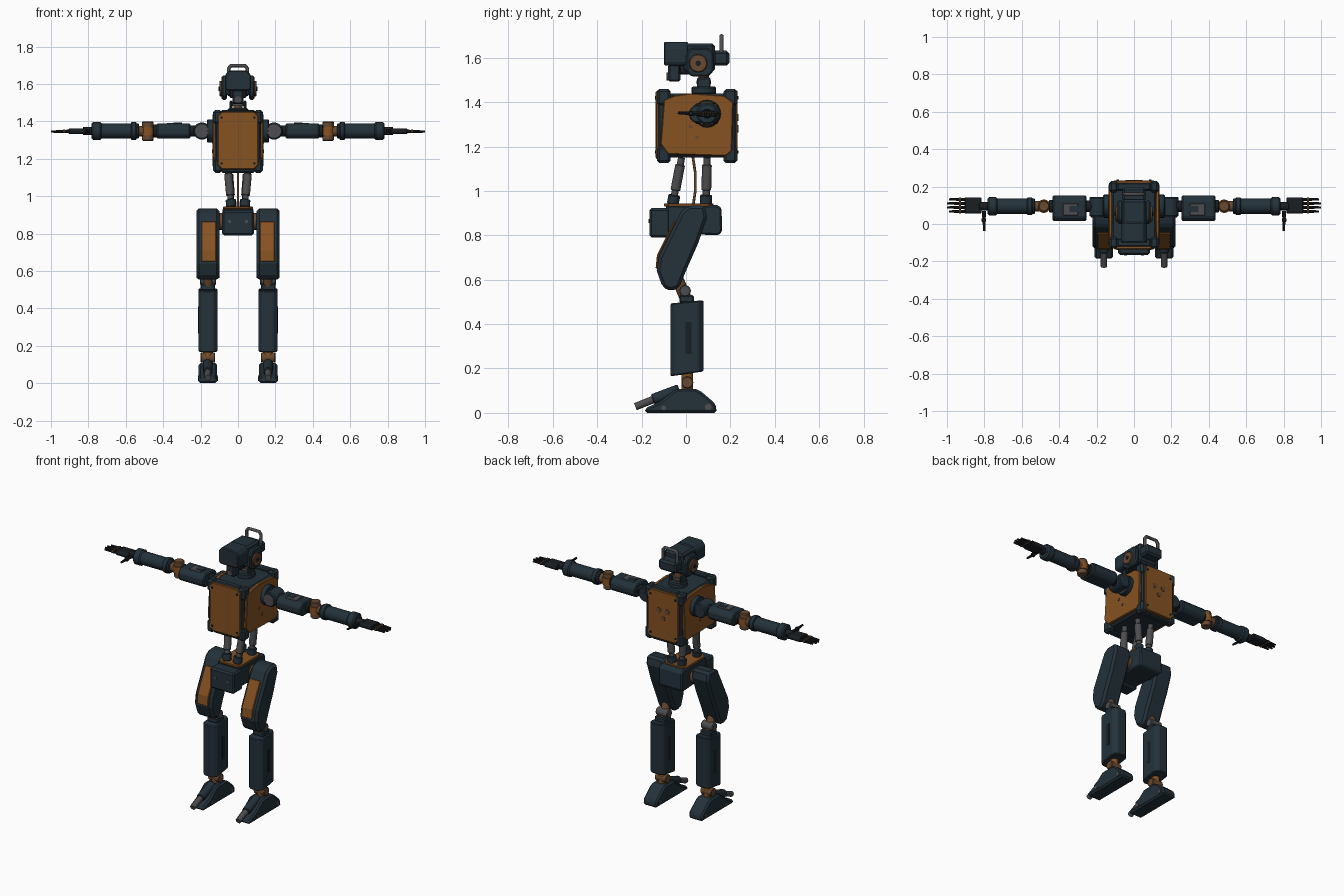
import bpy, bmesh, math
from mathutils import Vector

cube = bpy.data.objects.get("Cube")
if cube:
    bpy.data.objects.remove(cube, do_unlink=True)


def material(name, rgb):
    m = bpy.data.materials.new(name)
    m.use_nodes = True
    m.diffuse_color = (*rgb, 1)
    b = m.node_tree.nodes["Principled BSDF"]
    b.inputs["Base Color"].default_value = (*rgb, 1)
    b.inputs["Roughness"].default_value = 0.6
    return m


SLATE = material("dark slate", (0.017, 0.031, 0.042))
BLACK = material("near black", (0.010, 0.013, 0.016))
ORANGE = material("burnt orange", (0.24, 0.085, 0.016))
BROWN = material("dull bronze", (0.14, 0.068, 0.032))
GREY = material("steel grey", (0.075, 0.075, 0.08))


def finish(bm, name, mat, bevel=0.0, mirror=False, smooth=False):
    bmesh.ops.recalc_face_normals(bm, faces=bm.faces)
    me = bpy.data.meshes.new(name)
    bm.to_mesh(me)
    bm.free()
    me.materials.append(mat)
    ob = bpy.data.objects.new(name, me)
    bpy.context.collection.objects.link(ob)
    if bevel:
        mod = ob.modifiers.new("bevel", "BEVEL")
        mod.width, mod.segments, mod.limit_method = bevel, 1, "ANGLE"
    if mirror:
        ob.modifiers.new("mirror", "MIRROR")
    if smooth:
        bpy.ops.object.select_all(action="DESELECT")
        ob.select_set(True)
        bpy.context.view_layer.objects.active = ob
        bpy.ops.object.shade_smooth_by_angle(angle=math.radians(35))
    return ob


# Outline extruded along an axis
def prism(name, pts, axis, a, b, mat, bevel=0.0, mirror=False):
    put = {"x": lambda u, v, d: (d, u, v),
           "y": lambda u, v, d: (u, d, v),
           "z": lambda u, v, d: (u, v, d)}[axis]
    bm = bmesh.new()
    face = bm.faces.new([bm.verts.new(put(u, v, a)) for u, v in pts])
    new = bmesh.ops.extrude_face_region(bm, geom=[face])["geom"]
    shift = Vector(put(0, 0, b - a))
    bmesh.ops.translate(bm, vec=shift, verts=[g for g in new if isinstance(g, bmesh.types.BMVert)])
    return finish(bm, name, mat, bevel, mirror)


def box(name, x, y, z, mat, bevel=0.006, mirror=False):
    pts = [(x[0], y[0]), (x[1], y[0]), (x[1], y[1]), (x[0], y[1])]
    return prism(name, pts, "z", z[0], z[1], mat, bevel, mirror)


# Cylinder or cone between two points
def rod(name, p, q, r, mat, mirror=False, bevel=0.0, r2=None, n=20):
    p, q = Vector(p), Vector(q)
    bm = bmesh.new()
    bmesh.ops.create_cone(bm, cap_ends=True, segments=n, radius1=r,
                          radius2=r if r2 is None else r2, depth=(q - p).length)
    bm.transform((q - p).to_track_quat("Z", "Y").to_matrix().to_4x4())
    bmesh.ops.translate(bm, vec=(p + q) / 2, verts=bm.verts)
    return finish(bm, name, mat, bevel, mirror, True)


def tube(name, pts, r, mat):
    cu = bpy.data.curves.new(name, "CURVE")
    cu.dimensions, cu.bevel_depth, cu.bevel_resolution = "3D", r, 2
    sp = cu.splines.new("POLY")
    sp.points.add(len(pts) - 1)
    for point, co in zip(sp.points, pts):
        point.co = (*co, 1)
    cu.materials.append(mat)
    ob = bpy.data.objects.new(name, cu)
    bpy.context.collection.objects.link(ob)


def chamfered(u0, u1, v0, v1, c):
    return [(u0 + c, v0), (u1 - c, v0), (u1, v0 + c), (u1, v1 - c),
            (u1 - c, v1), (u0 + c, v1), (u0, v1 - c), (u0, v0 + c)]


# Torso: dark core, corner rails, orange panels and bolts
box("torso_core", (-.12, .12), (-.115, .212), (1.15, 1.44), SLATE, .01)
for y0, y1, tag in ((-.125, -.075, "front"), (.175, .225, "back")):
    box(tag + "_corner_rail", (.1, .123), (y0, y1), (1.14, 1.455), SLATE, .008, True)
    for z0 in (1.125, 1.385):
        box(tag + "_corner_bracket", (.085, .133), (y0 - .006, y1 + .006), (z0, z0 + .075), SLATE, .012, True)
    for z in (1.135, 1.45):
        box(tag + "_cross_rail", (-.09, .09), (y0 + .005, y1 - .005), (z - .01, z + .01), SLATE)
side = [(-.115, 1.21), (-.08, 1.165), (.18, 1.157), (.207, 1.18), (.213, 1.40),
        (.17, 1.43), (.02, 1.44), (-.05, 1.43), (-.10, 1.41)]
prism("torso_side_panel", side, "x", .115, .136, ORANGE, .004, True)
panel = chamfered(-.108, .108, 1.143, 1.452, .022)
prism("chest_panel", panel, "y", -.135, -.11, ORANGE, .004)
prism("back_panel", panel, "y", .21, .233, ORANGE, .004)
box("chest_seam", (.019, .022), (-.138, -.134), (1.15, 1.445), BROWN, 0)
for z in (1.175, 1.42):
    rod("chest_bolt", (.088, -.139, z), (.088, -.13, z), .007, BLACK, True, n=10)
    rod("back_bolt", (.088, .23, z), (.088, .237, z), .007, BLACK, True, n=10)
for x, z in ((-.03, 1.33), (.03, 1.33), (0, 1.28)):
    rod("back_port", (x, .23, z), (x, .236, z), .016, BROWN, n=12)
    rod("side_port", (.13, .05 + x, z - .04), (.139, .05 + x, z - .04), .009, BROWN, True, n=12)

# Neck
rod("neck_base", (0, .08, 1.435), (0, .08, 1.47), .055, SLATE, bevel=.006)
rod("neck", (0, .08, 1.46), (0, .08, 1.54), .024, BROWN)
rod("neck_ring", (0, .08, 1.482), (0, .08, 1.497), .033, GREY)
box("neck_yoke", (.03, .045), (.05, .11), (1.46, 1.51), SLATE, .005, True)

# Head
box("skull", (-.065, .065), (-.01, .13), (1.535, 1.665), SLATE, .012)
visor = [(-.062, 1.565), (.062, 1.565), (.07, 1.58), (.07, 1.645), (.048, 1.672), (-.048, 1.672),
         (-.07, 1.645), (-.07, 1.58)]
prism("visor_block", visor, "y", -.1, .01, SLATE, .006)
box("face_recess", (-.045, .045), (-.03, .03), (1.525, 1.57), BLACK)
box("camera_mount", (-.03, .03), (-.08, -.025), (1.492, 1.57), SLATE, .008)
rod("camera_lens", (0, -.087, 1.515), (0, -.07, 1.515), .018, GREY)
prism("ear_housing", chamfered(0, .125, 1.515, 1.645, .025), "x", .06, .088, SLATE, .008, True)
rod("ear_disc", (.08, .055, 1.575), (.1, .055, 1.575), .041, BROWN, True, .004)
rod("ear_hub", (.09, .055, 1.575), (.104, .055, 1.575), .012, BLACK, True)
box("nape_block", (-.062, .062), (.12, .195), (1.565, 1.632), SLATE, .012)
tube("head_handle", [(-.05, .16, 1.6), (-.05, .16, 1.682), (-.038, .16, 1.698), (.038, .16, 1.698),
                     (.05, .16, 1.682), (.05, .16, 1.6)], .01, GREY)

# Arms
Y, Z = .095, 1.348


def arm(name, x0, x1, r, mat, bevel=.004, r2=None):
    rod(name, (x0, Y, Z), (x1, Y, Z), r, mat, True, bevel, r2)


arm("shoulder_socket", .125, .165, .062, SLATE)
rod("shoulder_joint", (.193, .04, Z), (.193, .145, Z), .046, SLATE, True, .006)
rod("shoulder_cap", (.193, .034, Z), (.193, .05, Z), .036, GREY, True)
arm("shoulder_link", .21, .27, .03, BLACK)
prism("upper_arm", chamfered(.015, .152, 1.307, 1.388, .022), "x", .255, .435, SLATE, .006, True)
box("upper_arm_plate", (.3, .38), (.045, .11), (1.386, 1.392), GREY, .002, True)
box("upper_arm_inset", (.3, .345), (.065, .095), (1.39, 1.394), SLATE, 0, True)
arm("upper_arm_cuff", .43, .455, .034, BLACK)
rod("elbow_joint", (.482, Y, 1.294), (.482, Y, 1.4), .03, BROWN, True, .005)
rod("elbow_band", (.482, Y, 1.325), (.482, Y, 1.37), .036, ORANGE, True)
arm("elbow_link", .5, .54, .028, BROWN)
arm("forearm", .53, .75, .041, SLATE)
arm("forearm_collar", .543, .572, .048, SLATE)
arm("forearm_cuff", .73, .782, .049, SLATE, .008)
arm("wrist", .77, .83, .022, BLACK)
prism("palm", chamfered(.056, .142, 1.332, 1.362, .008), "x", .815, .905, BLACK, .004, True)
for i in range(4):
    y = .067 + .0215 * i
    tip = 1.0 - .008 * abs(i - 1.5) if i in (0, 3) else 1.0
    rod("finger", (.895, y, 1.347), (tip, y, 1.345), .009, BLACK, True, r2=.006, n=8)
    rod("finger_knuckle", (.925, y, 1.347), (.935, y, 1.347), .0105, BROWN, True, n=8)
rod("thumb", (.803, .07, 1.348), (.8, -.037, 1.352), .011, BLACK, True, r2=.006, n=8)
box("thumb_knuckle", (.792, .815), (.012, .032), (1.338, 1.36), BLACK, .003, True)

# Waist pistons and cable
for tag, low, high in (("front", (.036, -.06, .94), (.055, -.02, 1.15)), ("back", (.034, .09, .94), (.05, .095, 1.15))):
    a, b = Vector(low), Vector(high)
    rod(tag + "_piston_rod", a, b, .016, GREY, True)
    rod(tag + "_piston_barrel", a.lerp(b, .3), a.lerp(b, .85), .022, GREY, True, .003)
    rod(tag + "_piston_foot", a, a.lerp(b, .2), .027, SLATE, True, .004)
tube("waist_cable", [(0, .03, .92), (0, .042, 1.0), (0, .042, 1.08), (0, .03, 1.16)], .006, BROWN)

# Pelvis
box("pelvis_front", (-.085, .085), (-.165, -.07), (.79, .922), SLATE, .01)
rear = [(-.09, .81), (.145, .8), (.163, .815), (.16, .925), (.14, .936), (-.09, .936)]
prism("pelvis_rear", rear, "x", -.083, .083, SLATE, .008)
prism("pelvis_top_plate", chamfered(-.08, .08, -.1, .125, .025), "z", .93, .944, ORANGE, .003)
rod("pelvis_bolt", (.045, -.168, .865), (.045, -.16, .865), .009, GREY, True, n=10)
rod("hip_joint", (.07, .035, .865), (.115, .035, .865), .045, BROWN, True)

# Thighs
thigh = [(.015, .935), (.085, .935), (.095, .88), (.055, .765), (0, .64), (-.03, .565),
         (-.065, .548), (-.105, .565), (-.132, .64), (-.122, .705), (-.02, .91)]
prism("thigh", thigh, "x", .1, .222, SLATE, .014, True)
cover = [(-.128, .65), (-.122, .705), (-.045, .86), (-.054, .865), (-.131, .71), (-.137, .65)]
prism("thigh_cover", cover, "x", .118, .195, ORANGE, .003, True)

# Knees and shins
rod("knee_link", (.16, -.045, .62), (.16, .005, .5), .027, BROWN, True)
rod("knee_axle", (.118, -.004, .55), (.202, -.004, .55), .026, GREY, True, .004)
box("knee_mount", (.122, .2), (-.03, .035), (.495, .53), SLATE, .006, True)
bm = bmesh.new()
rings = []
for low in (True, False):
    rings.append([bm.verts.new((x, y, (.175 + .15 * y if low else .5 + .1 * y)))
                  for x, y in chamfered(.11, .212, -.07, .078, .022)])
for i in range(8):
    j = (i + 1) % 8
    bm.faces.new((rings[0][i], rings[0][j], rings[1][j], rings[1][i]))
bm.faces.new(rings[0])
bm.faces.new(rings[1])
finish(bm, "shin", SLATE, .005, True)
for x in (.109, .209):
    box("shin_slot", (x, x + .004), (-.003, .024), (.265, .41), BLACK, 0, True)

# Ankles and feet
rod("ankle_post", (.161, .006, .09), (.161, .006, .19), .026, ORANGE, True)
rod("ankle_axle", (.122, .006, .137), (.2, .006, .137), .027, BROWN, True, .004)
foot = [(-.185, 0), (.138, 0), (.134, .04), (.07, .095), (.045, .108), (-.045, .108), (-.12, .05), (-.185, .02)]
prism("foot", foot, "x", .113, .21, SLATE, .012, True)
rod("foot_pivot", (.108, .1, .027), (.215, .1, .027), .015, GREY, True, n=12)
rod("heel_pivot", (.109, -.1, .022), (.214, -.1, .022), .011, GREY, True, n=12)
rod("toe_strut", (.161, -.228, .028), (.161, -.13, .067), .017, GREY, True)
rod("toe_sleeve", (.161, -.15, .06), (.161, -.03, .105), .025, SLATE, True, .004)
